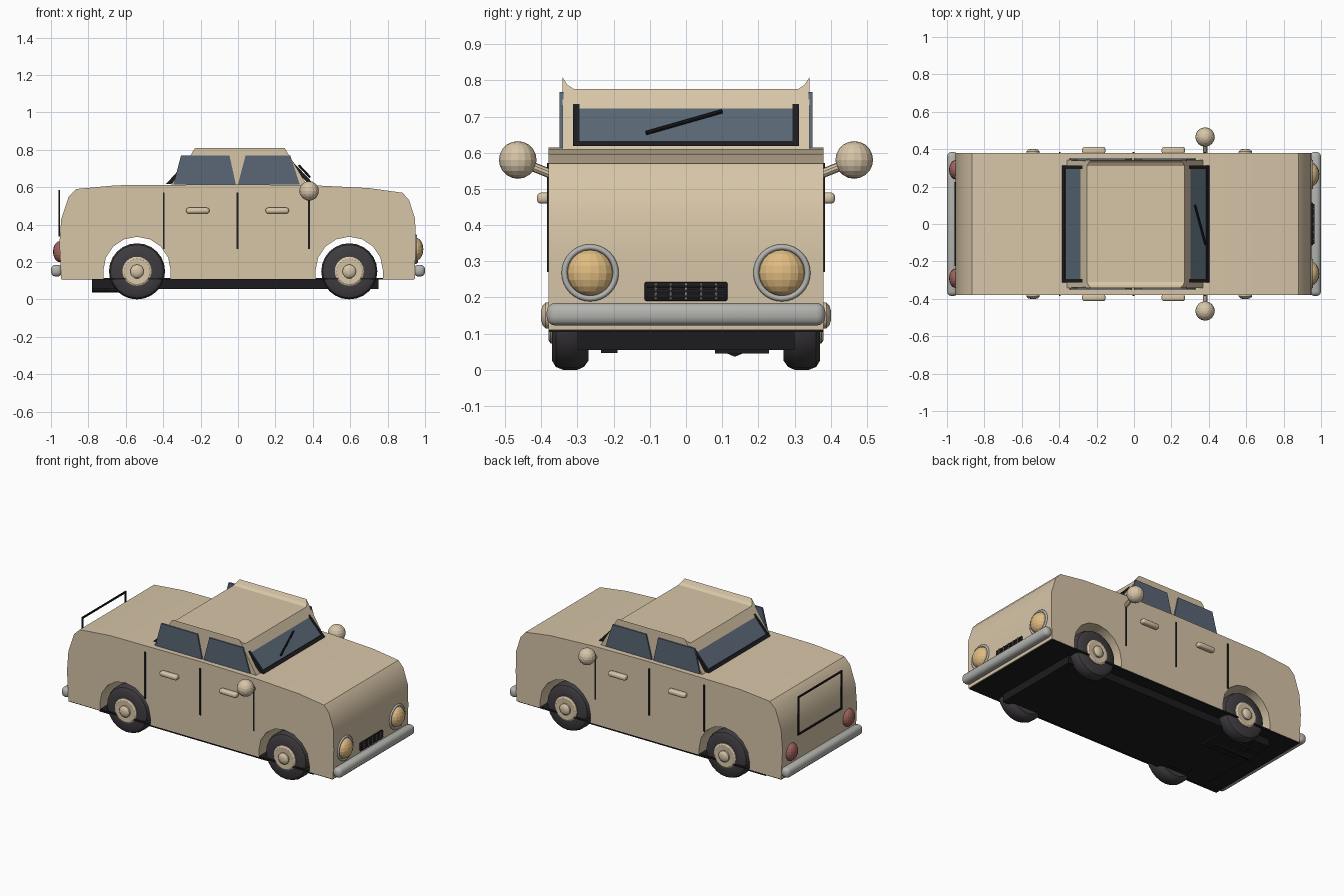
import bpy, bmesh
from math import pi, sin, cos, atan2
from mathutils import Vector

if "Cube" in bpy.data.objects:
    bpy.data.objects.remove(bpy.data.objects["Cube"])

def mat(name, r, g, b):
    m = bpy.data.materials.new(name)
    m.diffuse_color = (r, g, b, 1)
    m.use_nodes = True
    m.node_tree.nodes["Principled BSDF"].inputs["Base Color"].default_value = m.diffuse_color
    return m

TAN = mat("tan_paint", .68, .56, .39)
GLASS = mat("glass", .10, .135, .18)
BLACK = mat("black_trim", .012, .012, .014)
RUBBER = mat("rubber", .05, .045, .05)
CHROME = mat("chrome", .45, .45, .43)
AMBER = mat("amber_lens", .75, .50, .22)
RED = mat("red_lens", .35, .12, .11)

def finish(o, name, m, angle=None):
    o.name = name
    o.data.materials.append(m)
    if angle is not None:
        bpy.ops.object.select_all(action='DESELECT')
        o.select_set(True)
        bpy.context.view_layer.objects.active = o
        bpy.ops.object.shade_smooth_by_angle(angle=angle)
    return o

def from_bm(bm, name, m, angle=None):
    bmesh.ops.recalc_face_normals(bm, faces=bm.faces)
    me = bpy.data.meshes.new(name)
    bm.to_mesh(me)
    bm.free()
    o = bpy.data.objects.new(name, me)
    bpy.context.collection.objects.link(o)
    return finish(o, name, m, angle)

def prism(name, pts, y0, y1, m, angle=None):
    """Extrude an (x, z) outline from y0 to y1."""
    bm = bmesh.new()
    f = bm.faces.new([bm.verts.new((x, y0, z)) for x, z in pts])
    r = bmesh.ops.extrude_face_region(bm, geom=[f])
    vs = [v for v in r['geom'] if isinstance(v, bmesh.types.BMVert)]
    bmesh.ops.translate(bm, verts=vs, vec=(0, y1 - y0, 0))
    return from_bm(bm, name, m, angle)

def box(name, lo, hi, m, bevel=0, seg=3):
    bm = bmesh.new()
    bmesh.ops.create_cube(bm, size=1)
    for v in bm.verts:
        v.co = Vector([(a + b) / 2 + c * (b - a) for a, b, c in zip(lo, hi, v.co)])
    if bevel:
        bmesh.ops.bevel(bm, geom=bm.edges[:], offset=bevel, segments=seg, profile=.5, affect='EDGES')
    return from_bm(bm, name, m, .6 if bevel else None)

def rod(name, a, b, r, m, n=10):
    a, b = Vector(a), Vector(b)
    bpy.ops.mesh.primitive_cylinder_add(vertices=n, radius=r, depth=(b - a).length, location=(a + b) / 2)
    o = bpy.context.object
    o.rotation_euler = (b - a).to_track_quat('Z', 'Y').to_euler()
    return finish(o, name, m, .6)

def ball(name, loc, scale, m):
    bpy.ops.mesh.primitive_uv_sphere_add(segments=16, ring_count=10, radius=1, location=loc)
    o = bpy.context.object
    o.scale = scale
    return finish(o, name, m)

def lathe_y(name, prof, loc, s, m, n=24):
    """Spin (radius, y) points around the y axis; s mirrors the part."""
    bm = bmesh.new()
    rings = [[bm.verts.new((loc[0] + r * cos(2 * pi * i / n), loc[1] + s * y,
                            loc[2] + r * sin(2 * pi * i / n))) for i in range(n)] for r, y in prof]
    for a, b in zip(rings, rings[1:]):
        for i in range(n):
            bm.faces.new((a[i], a[(i + 1) % n], b[(i + 1) % n], b[i]))
    bm.faces.new(rings[0])
    bm.faces.new(rings[-1])
    return from_bm(bm, name, m, .6)

# Lower body: side outline with open wheel arches
AXLES = (-.54, .595)
outline = [(.945, .11), (.95, .30), (.947, .43), (.915, .53), (.88, .57), (.70, .595), (.40, .61),
           (0, .615), (-.65, .61), (-.865, .59), (-.905, .55), (-.945, .43), (-.955, .30), (-.945, .11)]
for cx in AXLES:
    outline.append((cx - .18, .11))
    outline += [(cx - .18 * cos(pi * i / 8), .155 + .18 * sin(pi * i / 8)) for i in range(9)]
    outline.append((cx + .18, .11))
prism("body", outline, -.38, .38, TAN, .5)

# Cabin: cross-section with flared roof gutters, tapering along x with height
half = [(.342, .60), (.342, .77), (.342, .81), (.328, .788), (.31, .776)]
section = half + [(-y, z) for y, z in reversed(half)]
bm = bmesh.new()
ends = []
for x0, slope in ((-.365, .65), (.375, -.6)):
    ends.append([bm.verts.new((x0 + slope * (z - .60), y, z)) for y, z in section])
n = len(section)
for i in range(n):
    bm.faces.new((ends[0][i], ends[0][(i + 1) % n], ends[1][(i + 1) % n], ends[1][i]))
for e in ends:
    bm.faces.new(e)
from_bm(bm, "cabin", TAN)

# Windscreen and rear window with dark side and bottom trim
def screen(name, xb, xt, s):
    zb, zt = .618, .772
    t = .012 * s
    pane = [(xb, zb), (xt, zt), (xt - t, zt), (xb - t, zb)]
    prism(name, pane, -.295, .295, GLASS)
    thick = [(xb + t / 3, zb), (xt + t / 3, zt), (xt - 2 * t, zt), (xb - 2 * t, zb)]
    for y in (-.313, .295):
        prism(name + "_side_trim", thick, y, y + .018, BLACK)
    k = .015
    dx = (xt - xb) / (zt - zb) * k
    low = [(xb + t / 3, zb), (xb + t / 3 + dx, zb + k), (xb - 2 * t + dx, zb + k), (xb - 2 * t, zb)]
    prism(name + "_lower_trim", low, -.313, .313, BLACK)
screen("windscreen", .40, .255, 1)
screen("rear_window", -.38, -.24, -1)
rod("wiper", (.383, -.11, .655), (.327, .10, .715), .006, BLACK, 8)

# Underside: floor, chassis, exhaust
box("floor", (-.945, -.378, .105), (.94, .378, .115), BLACK)
box("chassis", (-.78, -.30, .055), (.75, .30, .112), BLACK)
rod("silencer", (-.78, .135, .066), (-.50, .135, .066), .03, BLACK, 8)
box("pipe_box", (-.70, .08, .045), (-.45, .23, .07), BLACK)
box("bracket", (-.60, -.235, .047), (-.45, -.19, .07), BLACK)

# Wheels
tyre = [(.075, 0), (.125, 0), (.142, .012), (.15, .03), (.15, .07), (.142, .09), (.125, .10), (.08, .10)]
for cx in AXLES:
    rod("axle", (cx, -.3, .15), (cx, .3, .15), .02, BLACK)
    for s in (-1, 1):
        lathe_y("tyre", tyre, (cx, s * .27, .15), s, RUBBER)
        lathe_y("rim", [(.078, .09), (.078, .104), (.068, .11), (.04, .108)], (cx, s * .27, .15), s, TAN)
        lathe_y("hub_cap", [(.036, .10), (.036, .118), (.026, .127), (.012, .131)], (cx, s * .27, .15), s, TAN)

# Side details, both sides
for s in (-1, 1):
    a, b = sorted((s * .338, s * .35))
    prism("rear_side_window", [(-.345, .615), (-.305, .768), (-.045, .768), (-.012, .615)], a, b, GLASS)
    prism("front_side_window", [(.0, .615), (.04, .768), (.28, .768), (.33, .615)], a, b, GLASS)
    a, b = sorted((s * .375, s * .384))
    for x, top in ((-.397, .572), (-.003, .572), (.38, .56)):
        box("door_gap", (x - .005, a, .27), (x + .005, b, top), BLACK)
    for x in (-.215, .21):
        a, b = sorted((s * .375, s * .412))
        box("door_handle", (x - .062, a, .459), (x + .062, b, .49), TAN, .012)
    rod("mirror_stalk", (.38, s * .37, .54), (.38, s * .465, .578), .013, TAN)
    ball("mirror", (.38, s * .465, .58), (.052, .052, .052), TAN)

    # Lamps
    ball("headlamp", (.945, s * .265, .268), (.046, .064, .064), AMBER)
    bpy.ops.mesh.primitive_torus_add(major_radius=.071, minor_radius=.008, major_segments=32, minor_segments=8,
                                     location=(.95, s * .265, .268), rotation=(0, pi / 2, 0))
    finish(bpy.context.object, "headlamp_ring", CHROME, .8)
    ball("tail_lamp", (-.953, s * .29, .255), (.036, .052, .056), RED)

# Bumpers
box("front_bumper", (.94, -.385, .122), (1.0, .385, .185), CHROME, .024)
box("rear_bumper", (-1.0, -.385, .122), (-.94, .385, .185), CHROME, .024)

# Grille
box("grille", (.94, -.115, .19), (.958, .115, .243), BLACK, .006, 2)
for z in (.203, .217, .231):
    rod("grille_bar", (.96, -.108, z), (.96, .108, z), .004, RUBBER, 8)
for i in range(5):
    y = -.084 + i * .042
    rod("grille_post", (.96, y, .194), (.96, y, .24), .003, CHROME, 8)

# Boot lid outline frame
for y in (-.22, .22):
    box("boot_frame_side", (-.961, y - .005, .335), (-.953, y + .005, .585), BLACK)
for z in (.34, .58):
    box("boot_frame_bar", (-.961, -.22, z - .005), (-.953, .22, z + .005), BLACK)
